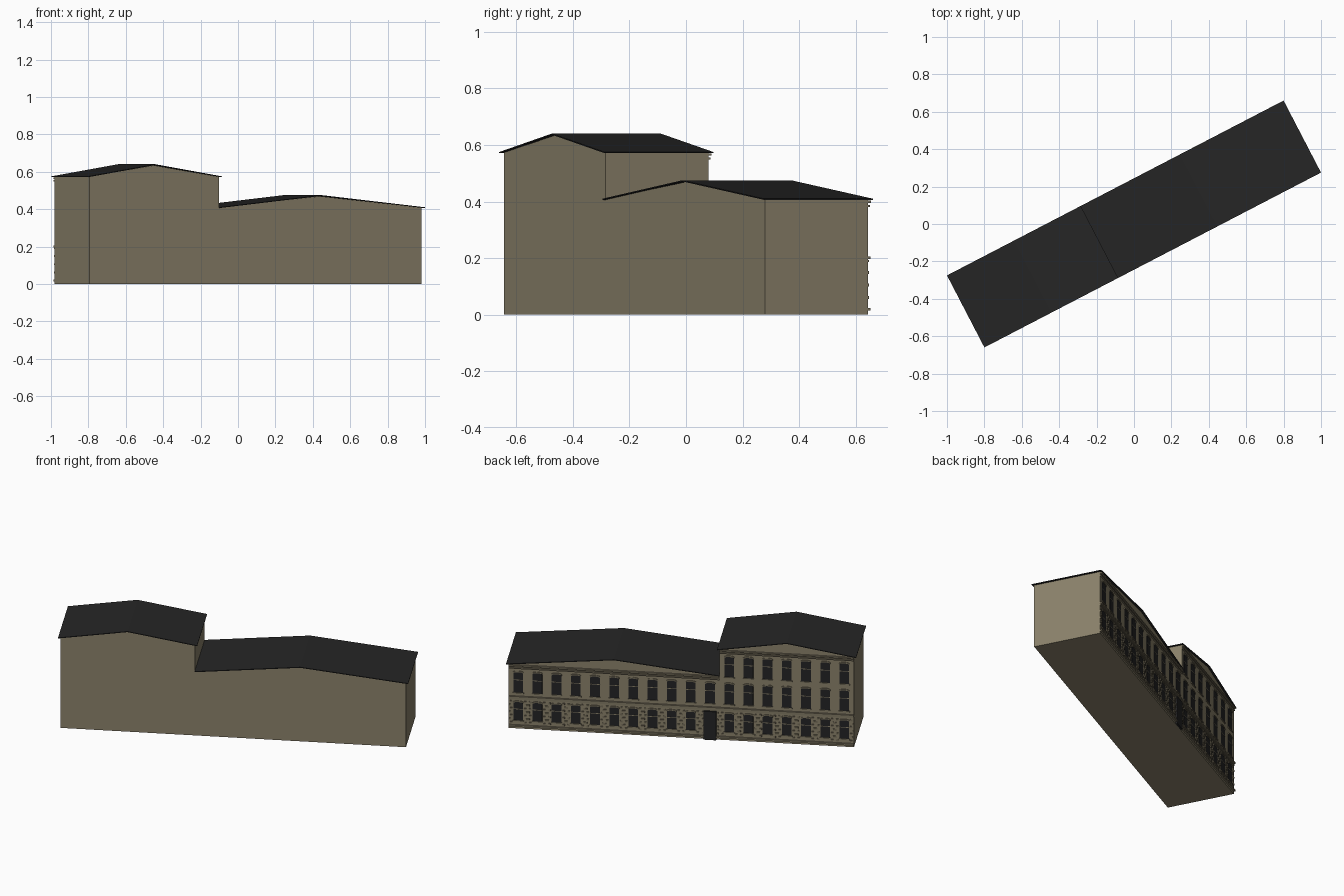
import bpy, bmesh, math

if "Cube" in bpy.data.objects:
    bpy.data.objects.remove(bpy.data.objects["Cube"])

ANGLE = math.radians(27.45)   # the long axis is turned on the ground plane
D = 0.205                     # half depth of the walls
SPLIT = -2 / 9                # where the tall wing meets the low wing
BAY = 1 / 9                   # width of one window bay
LOW, TALL, RISE = 0.41, 0.575, 0.065


def material(name, rgb):
    m = bpy.data.materials.new(name)
    m.diffuse_color = (*rgb, 1)
    m.use_nodes = True
    m.node_tree.nodes["Principled BSDF"].inputs["Base Color"].default_value = m.diffuse_color
    return m


STONE = material("stone", (0.255, 0.22, 0.145))
TRIM = material("trim stone", (0.22, 0.19, 0.125))
BLOCK = material("rough block stone", (0.17, 0.145, 0.095))
SLATE = material("roof slate", (0.019, 0.019, 0.019))
GLASS = material("dark glass", (0.017, 0.017, 0.018))


def prisms(name, mat, shapes):
    """One object from many outlines (u, z), each extruded between two depths."""
    bm = bmesh.new()
    for pts, v0, v1 in shapes:
        a = [bm.verts.new((u, v0, z)) for u, z in pts]
        b = [bm.verts.new((u, v1, z)) for u, z in pts]
        bm.faces.new(a)
        bm.faces.new(b[::-1])
        for i in range(len(pts)):
            j = (i + 1) % len(pts)
            bm.faces.new((a[j], a[i], b[i], b[j]))
    bmesh.ops.recalc_face_normals(bm, faces=bm.faces)
    mesh = bpy.data.meshes.new(name)
    bm.to_mesh(mesh)
    bm.free()
    mesh.materials.append(mat)
    obj = bpy.data.objects.new(name, mesh)
    obj.rotation_euler.z = ANGLE
    bpy.context.collection.objects.link(obj)
    return obj


def rect(u0, u1, z0, z1):
    return [(u0, z0), (u1, z0), (u1, z1), (u0, z1)]


def arch(u, w, z0, z1, bow=0.008):
    """Window outline with a shallow curved head."""
    head = [(u + w / 2 * math.cos(t), z1 - bow + bow * math.sin(t))
            for t in (math.pi * k / 6 for k in range(7))]
    return [(u - w / 2, z0), (u + w / 2, z0)] + head


def hood(u, w, z, t=0.007, bow=0.008):
    """Curved strip over a window head."""
    angles = [math.pi * k / 6 for k in range(7)]
    low = [(u + w / 2 * math.cos(a), z - bow + bow * math.sin(a)) for a in angles]
    return low + [(x, y + t) for x, y in reversed(low)]


# Wings: walls with a low gable on both long sides
def wing(name, u0, u1, eave):
    mid = (u0 + u1) / 2
    prisms(name + "_walls", STONE,
           [([(u0, 0), (u1, 0), (u1, eave), (mid, eave + RISE - 0.004), (u0, eave)], -D, D)])


wing("tall_wing", -1, SPLIT, TALL - 0.002)
wing("low_wing", SPLIT, 1, LOW - 0.002)


# Thin roofs with a small overhang
def roof(name, u0, u1, mid, eave):
    top = eave + RISE
    t = 0.004
    prisms(name, SLATE, [([(u0, eave), (mid, top), (u1, eave),
                           (u1, eave - t), (mid, top - t), (u0, eave - t)],
                          -D - 0.012, D + 0.012)])


roof("tall_roof", -1.014, SPLIT + 0.014, (SPLIT - 1) / 2, TALL)
roof("low_roof", SPLIT, 1.014, (SPLIT + 1) / 2, LOW)

# Horizontal mouldings on the decorated side
prisms("mouldings", TRIM, [
    (rect(-1, 1, 0.014, 0.024), D, D + 0.011),
    (rect(-1, 1, 0.196, 0.206), D, D + 0.011),
    (rect(-1, 1, 0.186, 0.194), D, D + 0.005),
    (rect(SPLIT, 1, 0.380, 0.387), D, D + 0.009),
    (rect(SPLIT, 1, 0.395, 0.404), D, D + 0.012),
    (rect(-1, SPLIT, 0.548, 0.555), D, D + 0.009),
    (rect(-1, SPLIT, 0.562, 0.570), D, D + 0.012),
])

# Windows: 18 bays, a door in bay 10, a third storey on the tall wing
W = 0.056
glass, bars, sills = [], [], []
for i in range(18):
    u = 1 - (i + 0.5) * BAY
    rows = [(0.228, 0.357)]
    if i != 10:
        rows.append((0.052, 0.168))
    if i >= 11:
        rows.append((0.400, 0.528))
    for z0, z1 in rows:
        glass.append((arch(u, W, z0, z1), D - 0.002, D + 0.002))
        zb = z0 + (z1 - z0) * 0.62
        bars.append((rect(u - W / 2, u + W / 2, zb - 0.002, zb + 0.002), D, D + 0.003))
        sills.append((rect(u - W / 2 - 0.004, u + W / 2 + 0.004, z0 - 0.007, z0), D, D + 0.006))
        sills.append((hood(u, W + 0.004, z1 + 0.001), D, D + 0.005))
prisms("windows", GLASS, glass)
prisms("window_bars", STONE, bars)
prisms("sills_and_hoods", TRIM, sills)

# Door
du = 1 - 10.5 * BAY
prisms("door", GLASS, [(rect(du - 0.037, du + 0.037, 0, 0.18), D - 0.002, D + 0.012)])

# Rough stone blocks on the piers of the ground floor
blocks = []
for i in range(19):
    u = 1 - i * BAY
    for r in range(7):
        z = 0.034 + r * 0.022
        spots = [(0, 0.022)] if r % 2 else [(-0.015, 0.014), (0.015, 0.014)]
        for off, w in spots:
            a, b = max(u + off - w / 2, -1), min(u + off + w / 2, 1)
            if b - a > 0.005:
                blocks.append((rect(a, b, z, z + 0.010), D, D + 0.005))
prisms("pier_blocks", BLOCK, blocks)
